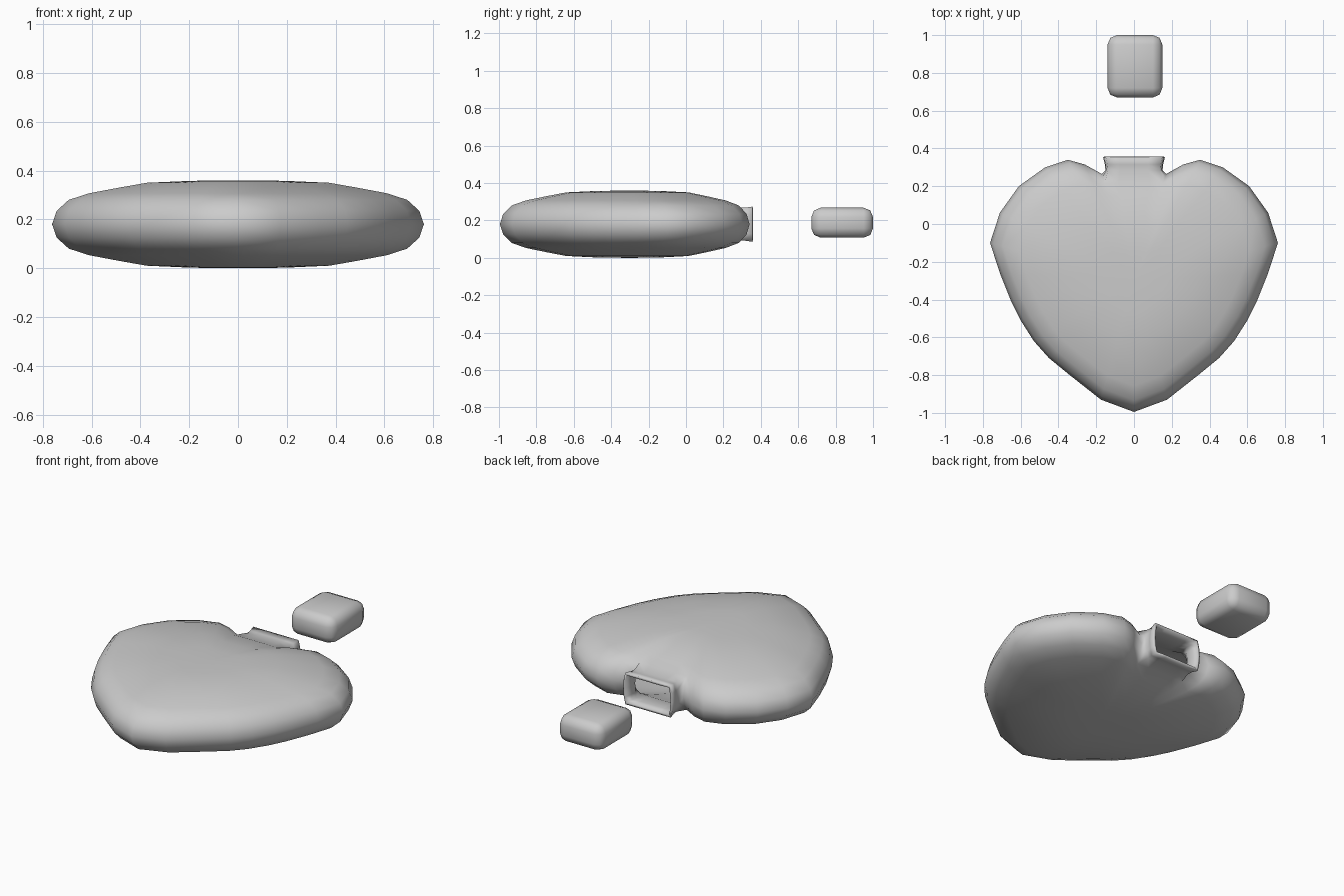
import bpy
import bmesh
from mathutils import Matrix

if "Cube" in bpy.data.objects:
    bpy.data.objects.remove(bpy.data.objects["Cube"])

grey = bpy.data.materials.new("plain grey")
grey.use_nodes = True
colour = (0.6, 0.6, 0.6, 1)
grey.diffuse_color = colour
grey.node_tree.nodes["Principled BSDF"].inputs["Base Color"].default_value = colour


def add_object(name, bm):
    bmesh.ops.recalc_face_normals(bm, faces=bm.faces)
    for f in bm.faces:
        f.smooth = True
    mesh = bpy.data.meshes.new(name)
    bm.to_mesh(mesh)
    bm.free()
    mesh.materials.append(grey)
    obj = bpy.data.objects.new(name, mesh)
    bpy.context.collection.objects.link(obj)
    return obj


# Heart outline, one half from the back notch to the front tip
MID_Z, CENTRE_Y, NECK = 0.18, -0.3, 2
half = [(0, .27), (.09, .27), (.17, .265), (.26, .315), (.35, .34), (.47, .30),
        (.61, .20), (.71, .06), (.762, -.10), (.71, -.26), (.65, -.41),
        (.60, -.51), (.53, -.62), (.45, -.71), (.34, -.80), (.175, -.93), (0, -.995)]
outline = half + [(-x, y) for x, y in half[-2:0:-1]]
n = len(outline)

# Swelling of the side wall: scale of the outline and height from the middle
upper = [(.975, .055), (.91, .1), (.80, .127), (.64, .15), (.49, .17), (.25, .178)]
levels = [(s, -h) for s, h in reversed(upper)] + [(1, 0)] + upper

# Heart body, left open where the neck joins
bm = bmesh.new()
rings = [[bm.verts.new((x * s, CENTRE_Y + (y - CENTRE_Y) * s, MID_Z + h))
          for x, y in outline] for s, h in levels]
for a, b, la, lb in zip(rings, rings[1:], levels, levels[1:]):
    for i in range(n):
        at_neck = i < NECK or i >= n - NECK
        if at_neck and max(abs(la[1]), abs(lb[1])) < .11:
            continue
        j = (i + 1) % n
        bm.faces.new((a[i], a[j], b[j], b[i]))
for ring, z in ((rings[0], 0), (rings[-1], 2 * MID_Z)):
    tip = bm.verts.new((0, CENTRE_Y, z))
    for i in range(n):
        bm.faces.new((ring[i], ring[(i + 1) % n], tip))
bmesh.ops.delete(bm, geom=[v for v in bm.verts if not v.link_faces], context='VERTS')

# Neck drawn out of the opening: narrow throat, then a flared lip
edges = [e for e in bm.edges if e.is_boundary]
base = None
for y, sx, sz in ((.285, .89, .88), (.315, 1.02, 1.0), (.355, 1.06, 1.07)):
    result = bmesh.ops.extrude_edge_only(bm, edges=edges)["geom"]
    edges = [g for g in result if isinstance(g, bmesh.types.BMEdge) and g.is_boundary]
    for v in [g for g in result if isinstance(g, bmesh.types.BMVert)]:
        v.co.y = y
        v.co.x *= sx
        v.co.z = MID_Z + (v.co.z - MID_Z) * sz
body = add_object("heart_bottle", bm)
wall = body.modifiers.new("wall", 'SOLIDIFY')
wall.thickness = 0.015
wall.offset = -1

# Stopper floating behind the neck
bm = bmesh.new()
bmesh.ops.create_cube(bm, size=1, matrix=Matrix.Translation((.005, .835, .188))
                      @ Matrix.Diagonal((.29, .33, .16, 1)))
bmesh.ops.bevel(bm, geom=bm.edges[:], offset=.05, segments=2, profile=.5, affect='EDGES')
add_object("stopper", bm)
